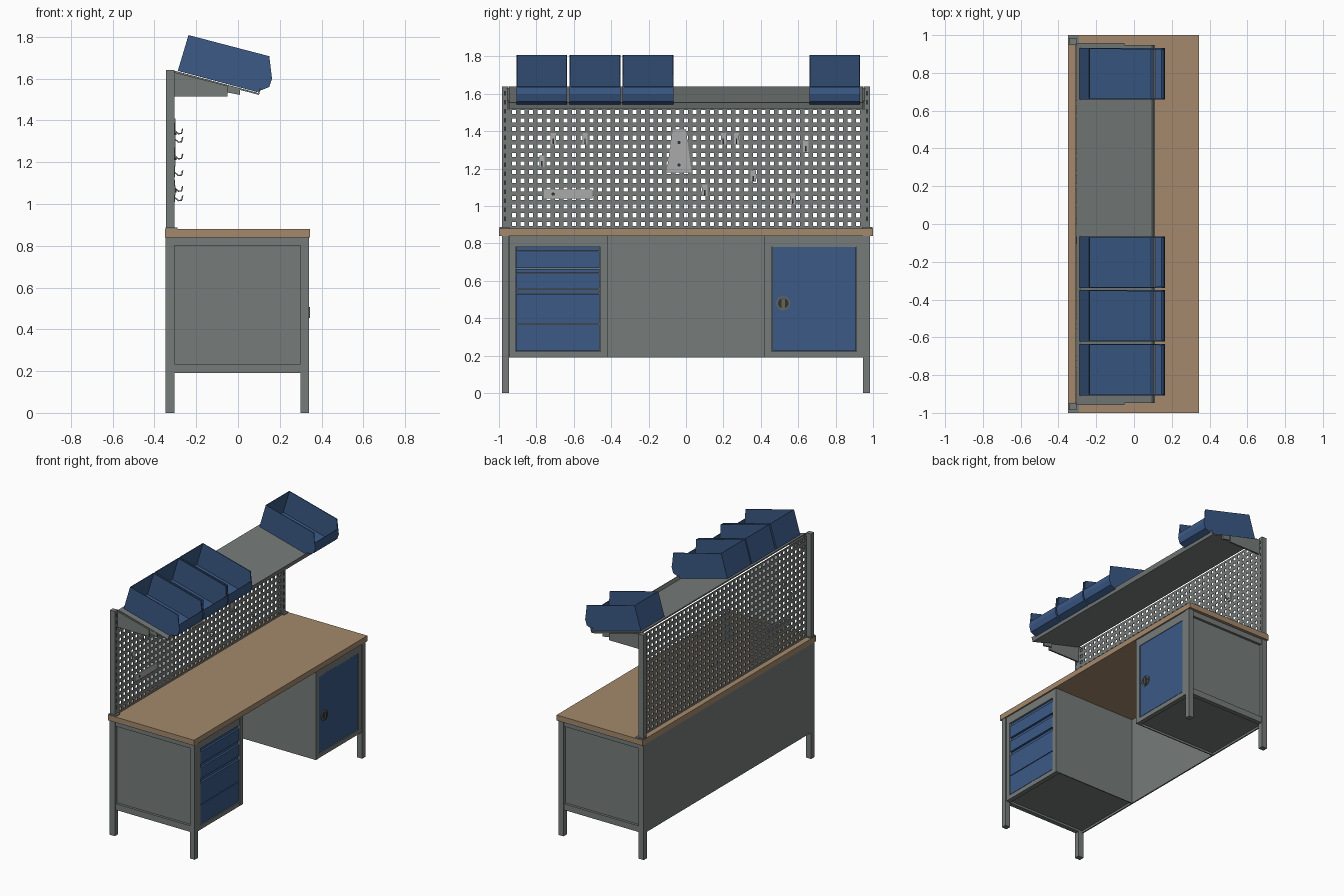
import bpy, bmesh, math
from mathutils import Vector

cube = bpy.data.objects.get("Cube")
if cube:
    bpy.data.objects.remove(cube, do_unlink=True)


def material(name, r, g, b):
    m = bpy.data.materials.new(name)
    m.use_nodes = True
    m.diffuse_color = (r, g, b, 1)
    m.node_tree.nodes["Principled BSDF"].inputs["Base Color"].default_value = (r, g, b, 1)
    return m


GREY = material("grey steel", 0.18, 0.2, 0.195)
BLUE = material("blue paint", 0.043, 0.1, 0.235)
WOOD = material("beech wood", 0.37, 0.25, 0.15)
LIGHT = material("light metal", 0.4, 0.4, 0.4)
BRASS = material("dull handle metal", 0.13, 0.13, 0.11)
DARK = material("dark slot", 0.03, 0.033, 0.033)


def finish(name, bm, mat):
    bmesh.ops.recalc_face_normals(bm, faces=bm.faces)
    me = bpy.data.meshes.new(name)
    bm.to_mesh(me)
    bm.free()
    me.materials.append(mat)
    ob = bpy.data.objects.new(name, me)
    bpy.context.collection.objects.link(ob)
    return ob


def box(name, mat, xr, yr, zr):
    bm = bmesh.new()
    bmesh.ops.create_cube(bm, size=1)
    for v in bm.verts:
        v.co = Vector([(r[0] + r[1]) / 2 + c * abs(r[1] - r[0])
                       for r, c in zip((xr, yr, zr), v.co)])
    return finish(name, bm, mat)


def prism(name, mat, points, span, axis="y"):
    """Extrude a 2D outline along y (outline in x, z) or along x (outline in y, z)."""
    bm = bmesh.new()
    place = (lambda a, b, t: (a, t, b)) if axis == "y" else (lambda a, b, t: (t, a, b))
    ends = [[bm.verts.new(place(a, b, t)) for a, b in points] for t in span]
    for ring in ends:
        bm.faces.new(ring)
    for i in range(len(points)):
        j = (i + 1) % len(points)
        bm.faces.new((ends[0][i], ends[0][j], ends[1][j], ends[1][i]))
    return finish(name, bm, mat)


def disc(name, mat, y, z, radius, xr, sides=24):
    ring = [(y + radius * math.cos(math.tau * i / sides),
             z + radius * math.sin(math.tau * i / sides)) for i in range(sides)]
    return prism(name, mat, ring, xr, "x")


def wire(name, mat, points, radius):
    cu = bpy.data.curves.new(name, "CURVE")
    cu.dimensions = "3D"
    cu.bevel_depth = radius
    cu.bevel_resolution = 1
    cu.use_fill_caps = True
    sp = cu.splines.new("POLY")
    sp.points.add(len(points) - 1)
    for p, co in zip(sp.points, points):
        p.co = (*co, 1)
    cu.materials.append(mat)
    ob = bpy.data.objects.new(name, cu)
    bpy.context.collection.objects.link(ob)


# Worktop and rear panel
box("worktop", WOOD, (-0.35, 0.345), (-1, 1), (0.84, 0.88))
box("back_panel", GREY, (-0.345, -0.335), (-0.947, 0.947), (0.19, 0.84))

# Frame ends, cabinets, posts and shelf brackets, mirrored along y
for s, side in ((-1, "right"), (1, "left")):
    def span(a, b):
        return (s * a, s * b)

    for end, xr in (("back", (-0.348, -0.305)), ("front", (0.3, 0.34))):
        box(f"{side}_{end}_leg", GREY, xr, span(0.947, 0.985), (0, 0.84))
    box(f"{side}_bottom_rail", GREY, (-0.305, 0.3), span(0.947, 0.978), (0.19, 0.235))
    box(f"{side}_top_rail", GREY, (-0.305, 0.3), span(0.947, 0.978), (0.8, 0.84))
    box(f"{side}_end_panel", GREY, (-0.305, 0.3), span(0.945, 0.96), (0.19, 0.84))

    # Cabinet carcass and face frame
    box(f"{side}_cabinet_core", GREY, (-0.335, 0.312), span(0.425, 0.947), (0.205, 0.84))
    box(f"{side}_cabinet_inner_side", GREY, (-0.335, 0.335), span(0.42, 0.428), (0.19, 0.84))
    box(f"{side}_inner_stile", GREY, (0.3, 0.335), span(0.428, 0.458), (0.19, 0.84))
    box(f"{side}_outer_stile", GREY, (0.3, 0.335), span(0.912, 0.945), (0.19, 0.84))
    box(f"{side}_face_top_rail", GREY, (0.3, 0.334), span(0.458, 0.912), (0.782, 0.84))
    box(f"{side}_face_bottom_rail", GREY, (0.3, 0.334), span(0.458, 0.912), (0.19, 0.222))

    # Upright post with foot plate and slots
    box(f"{side}_post", GREY, (-0.345, -0.305), span(0.95, 0.985), (0.88, 1.64))
    box(f"{side}_post_foot", GREY, (-0.348, -0.29), span(0.945, 0.997), (0.88, 0.887))
    for i in range(15):
        z = 0.92 + i * 0.048
        box(f"{side}_post_slot_{i}", DARK, (-0.306, -0.304), span(0.962, 0.973), (z, z + 0.024))

    # Shelf bracket with its front tongue
    prism(f"{side}_shelf_bracket", GREY,
          [(-0.305, 1.63), (-0.305, 1.515), (-0.05, 1.515), (-0.05, 1.565)], span(0.945, 0.957))
    prism(f"{side}_bracket_tongue", GREY,
          [(-0.06, 1.565), (-0.06, 1.535), (0.01, 1.522), (0.01, 1.548)], span(0.935, 0.948))

# Drawers on one side, each with a recessed grip along its top
for i, (z0, z1) in enumerate(((0.226, 0.367), (0.372, 0.553), (0.558, 0.663), (0.668, 0.78))):
    grip = 0 if i == 0 else 0.024
    box(f"drawer_{i}", BLUE, (0.3, 0.332), (-0.908, -0.462), (z0, z1 - grip))
    if grip:
        box(f"drawer_grip_{i}", BLUE, (0.3, 0.322), (-0.908, -0.462), (z1 - 0.02, z1))

# Door with a round turning handle on the other side
box("door", BLUE, (0.3, 0.332), (0.462, 0.908), (0.226, 0.78))
disc("door_handle_ring", BRASS, 0.52, 0.48, 0.038, (0.33, 0.338))
disc("door_handle_recess", DARK, 0.52, 0.48, 0.028, (0.337, 0.339))
box("door_handle_grip", BRASS, (0.337, 0.345), (0.511, 0.529), (0.453, 0.507))

# Perforated panel: a grid with the hole cells left out
def grid_lines(low, high, first, count, pitch=0.046, half=0.011):
    lines = [low]
    for i in range(count):
        lines += [first + i * pitch - half, first + i * pitch + half]
    return lines + [high]


ys = grid_lines(-0.95, 0.95, -0.92, 41)
zs = grid_lines(0.88, 1.62, 0.905, 16)
bm = bmesh.new()
grid = [[bm.verts.new((-0.31, y, z)) for z in zs] for y in ys]
for i in range(len(ys) - 1):
    for j in range(len(zs) - 1):
        if not (i % 2 and j % 2):
            bm.faces.new((grid[i][j], grid[i + 1][j], grid[i + 1][j + 1], grid[i][j + 1]))
panel = finish("perforated_panel", bm, GREY)
panel.modifiers.new("thickness", "SOLIDIFY").thickness = 0.004

# Sloping shelf with a raised front lip
prism("sloping_shelf", GREY,
      [(-0.305, 1.638), (-0.305, 1.628), (0.1, 1.522), (0.11, 1.553), (0.104, 1.555),
       (0.096, 1.531)], (-0.947, 0.947))

# Open storage bins resting on the shelf
BIN = [(-0.237, 1.808), (-0.288, 1.637), (0.09, 1.536), (0.15, 1.56),
       (0.163, 1.6), (0.158, 1.637), (0.15, 1.707)]
for n, y0 in enumerate((-0.907, -0.622, -0.339, 0.659)):
    bm = bmesh.new()
    a, b = [[bm.verts.new((x, y, z)) for x, z in BIN] for y in (y0, y0 + 0.272)]
    bm.faces.new(a)
    bm.faces.new(b[::-1])
    for i in range(len(BIN) - 2):
        bm.faces.new((a[i + 1], a[i], b[i], b[i + 1]))
    storage_bin = finish(f"storage_bin_{n}", bm, BLUE)
    wall = storage_bin.modifiers.new("wall", "SOLIDIFY")
    wall.thickness = 0.007

# Tool holders on the panel
prism("tapered_tool_plate", LIGHT, [(-0.105, 1.18), (0.03, 1.18), (0, 1.41), (-0.07, 1.41)],
      (-0.306, -0.298), "x")
box("long_tool_plate", LIGHT, (-0.306, -0.298), (-0.76, -0.5), (1.04, 1.088))
for i, (y, z) in enumerate(((-0.037, 1.34), (-0.037, 1.22), (-0.71, 1.064))):
    disc(f"plate_screw_{i}", DARK, y, z, 0.009, (-0.299, -0.295), 12)

# Hooks: a small backing plate with a bent wire
HOOKS = [(-0.77, 1.24), (-0.71, 1.36), (-0.54, 1.36), (0.2, 1.36), (0.27, 1.36),
         (0.36, 1.16), (0.64, 1.32), (0.1, 1.085), (0.57, 1.04)]
for i, (y, z) in enumerate(HOOKS):
    box(f"hook_plate_{i}", LIGHT, (-0.306, -0.302), (y - 0.014, y + 0.014), (z - 0.03, z + 0.03))
    wire(f"hook_{i}", LIGHT, [(-0.302, y, z - 0.01), (-0.285, y, z - 0.024),
                              (-0.27, y, z - 0.022), (-0.265, y, z)], 0.004)
